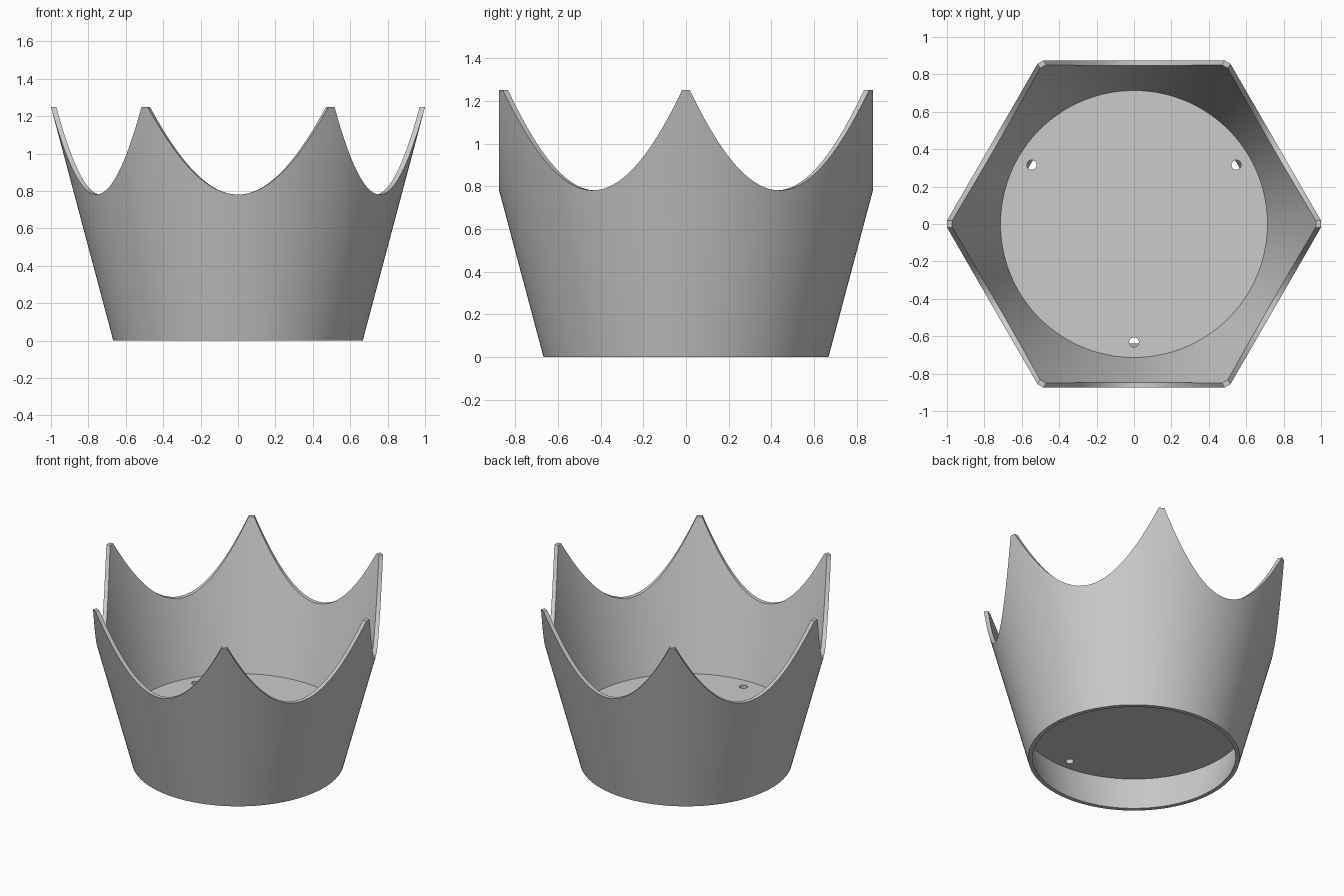
import bpy, bmesh, math

cube = bpy.data.objects.get("Cube")
if cube:
    bpy.data.objects.remove(cube, do_unlink=True)

HEIGHT = 1.25
BASE_R, TOP_R = 0.667, 1.0
WALL = 0.028
APOTHEM = 0.875          # half the width across the flat sides of the hexagon
FLOOR_LOW, FLOOR_TOP = 0.252, 0.28
SLOPE = (TOP_R - BASE_R) / HEIGHT
STEPS = 32               # columns per scalloped side

grey = bpy.data.materials.new("plain grey")
grey.use_nodes = True
colour = (0.6, 0.6, 0.6, 1)
grey.diffuse_color = colour
grey.node_tree.nodes["Principled BSDF"].inputs["Base Color"].default_value = colour


def cone_radius(z):
    return BASE_R + SLOPE * z


def smooth(obj):
    bpy.ops.object.select_all(action='DESELECT')
    obj.select_set(True)
    bpy.context.view_layer.objects.active = obj
    bpy.ops.object.shade_smooth_by_angle(angle=math.radians(30))


def add_object(name, bm):
    bmesh.ops.recalc_face_normals(bm, faces=bm.faces)
    mesh = bpy.data.meshes.new(name)
    bm.to_mesh(mesh)
    bm.free()
    mesh.materials.append(grey)
    obj = bpy.data.objects.new(name, mesh)
    bpy.context.collection.objects.link(obj)
    return obj


# Flared wall: a thin cone whose rim follows a hexagonal cut, with blunt tips
half = math.acos(APOTHEM / TOP_R)
columns = []
for side in range(6):
    middle = math.radians(30 + 60 * side)
    for i in range(STEPS + 1):
        off = half * (2 * i / STEPS - 1)
        columns.append((middle + off, (APOTHEM / math.cos(off) - BASE_R) / SLOPE))
    columns.append((middle + math.radians(30), HEIGHT))

bm = bmesh.new()
rings = []
for angle, top in columns:
    section = [(cone_radius(0), 0), (cone_radius(top), top),
               (cone_radius(top) - WALL, top), (cone_radius(0) - WALL, 0)]
    rings.append([bm.verts.new((r * math.cos(angle), r * math.sin(angle), z))
                  for r, z in section])
for a, b in zip(rings, rings[1:] + rings[:1]):
    for k in range(4):
        n = (k + 1) % 4
        bm.faces.new((a[k], b[k], b[n], a[n]))
wall = add_object("flared_wall", bm)
smooth(wall)

# Raised floor, its edge sunk slightly into the wall
bm = bmesh.new()
sink = WALL * 0.6
bmesh.ops.create_cone(bm, cap_ends=True, segments=128,
                      radius1=cone_radius(FLOOR_LOW) - sink,
                      radius2=cone_radius(FLOOR_TOP) - sink,
                      depth=FLOOR_TOP - FLOOR_LOW)
bmesh.ops.translate(bm, verts=bm.verts, vec=(0, 0, (FLOOR_LOW + FLOOR_TOP) / 2))
floor = add_object("floor", bm)

# Three drain holes through the floor
bm = bmesh.new()
for degrees in (30, 150, 270):
    a = math.radians(degrees)
    hole = bmesh.ops.create_cone(bm, cap_ends=True, segments=32,
                                 radius1=0.026, radius2=0.026, depth=0.2)
    bmesh.ops.translate(bm, verts=hole["verts"],
                        vec=(0.632 * math.cos(a), 0.632 * math.sin(a), FLOOR_TOP))
cutter = add_object("hole_cutter", bm)
cutter.hide_render = True
cut = floor.modifiers.new("drain holes", 'BOOLEAN')
cut.operation = 'DIFFERENCE'
cut.solver = 'EXACT'
cut.object = cutter
bpy.context.view_layer.objects.active = floor
bpy.ops.object.modifier_apply(modifier=cut.name)
bpy.data.objects.remove(cutter, do_unlink=True)
smooth(floor)
